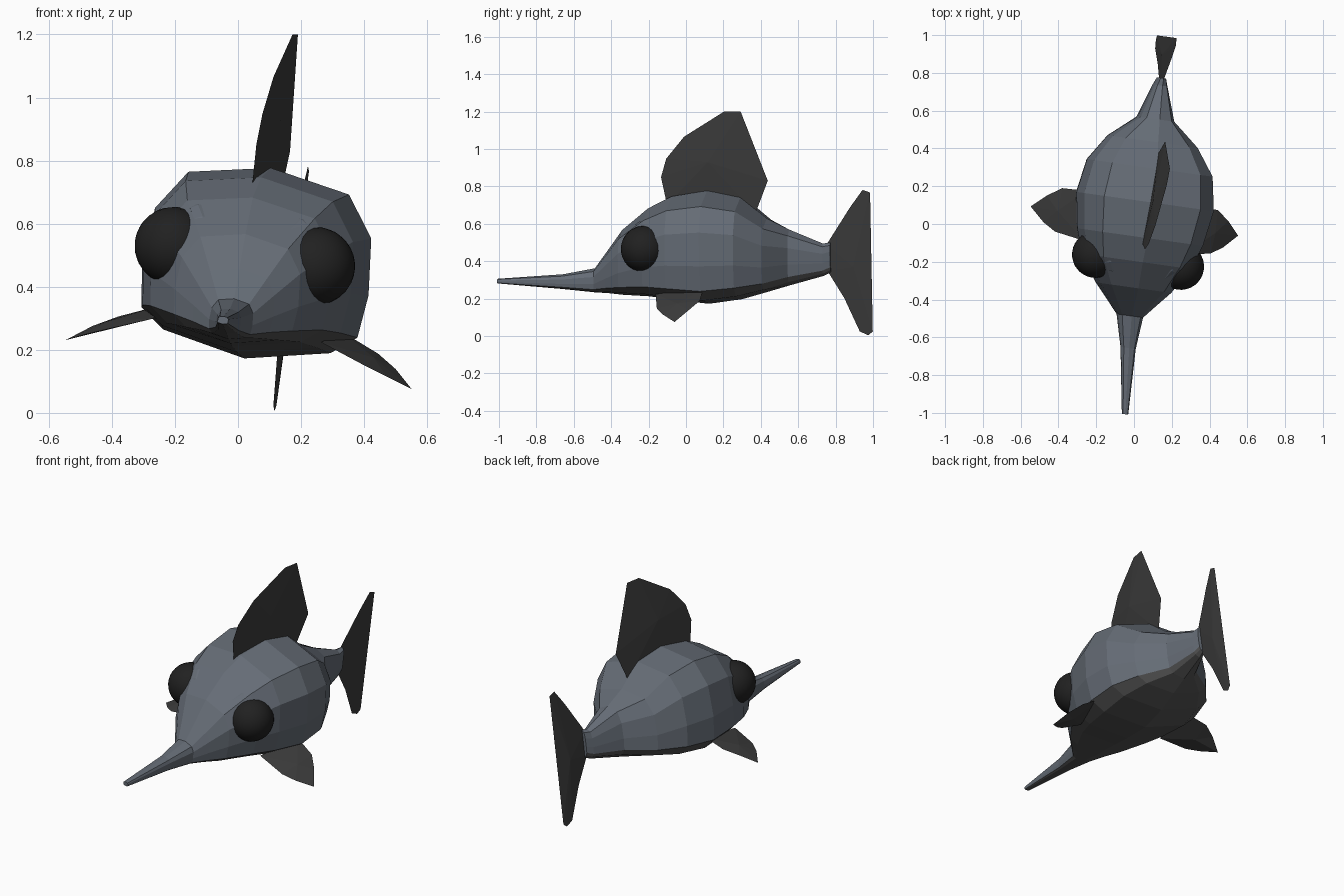
import bpy, bmesh
from math import radians
from mathutils import Matrix, Vector

if "Cube" in bpy.data.objects:
    bpy.data.objects.remove(bpy.data.objects["Cube"])

# The fish is symmetric in its own frame, then yawed and rolled slightly
POSE = (Matrix.Translation((0.042, 0, 0.45)) @ Matrix.Rotation(radians(-8), 4, 'Z')
        @ Matrix.Rotation(radians(8), 4, 'Y'))


def material(name, r, g, b):
    m = bpy.data.materials.new(name)
    m.diffuse_color = (r, g, b, 1)
    m.use_nodes = True
    m.node_tree.nodes["Principled BSDF"].inputs["Base Color"].default_value = m.diffuse_color
    return m


BODY = material("body_slate", 0.13, 0.15, 0.18)
BELLY = material("belly_grey", 0.085, 0.085, 0.085)
FIN = material("fin_dark", 0.045, 0.045, 0.045)
EYE = material("eye_black", 0.015, 0.015, 0.015)


def finish(bm, name, *mats):
    bmesh.ops.recalc_face_normals(bm, faces=bm.faces)
    mesh = bpy.data.meshes.new(name)
    bm.to_mesh(mesh)
    bm.free()
    for m in mats:
        mesh.materials.append(m)
    ob = bpy.data.objects.new(name, mesh)
    bpy.context.collection.objects.link(ob)
    ob.matrix_world = POSE
    return ob


# Body and bill: one half section (width, height fractions) lofted along y
half = [(0, 1), (.71, .92), (.955, .71), (1, .415), (.955, .19), (.74, .09), (0, 0)]
section = half + [(-u, v) for u, v in half[-2:0:-1]]
n = len(section)
rings = [  # y, half width, top, bottom
    (-1.01, .017, -.135, -.16), (-.66, .04, -.115, -.195), (-.49, .07, -.085, -.215),
    (-.42, .13, .01, -.22), (-.34, .20, .12, -.23), (-.20, .29, .235, -.24),
    (-.07, .335, .30, -.26), (.12, .366, .33, -.28), (.30, .335, .295, -.255),
    (.44, .24, .18, -.215), (.56, .095, .12, -.18), (.74, .035, .045, -.13),
    (.78, .02, .05, -.11)]
bm = bmesh.new()
loops = []
for y, w, top, bot in rings:
    bend = 0.09 * max(0, -0.2 - y)          # bill curves back to the middle
    loops.append([bm.verts.new((bend + u * w, y, bot + v * (top - bot))) for u, v in section])
for a, b in zip(loops, loops[1:]):
    for i in range(n):
        j = (i + 1) % n
        f = bm.faces.new((a[i], a[j], b[j], b[i]))
        f.material_index = 1 if 4 <= i < n - 4 else 0
bm.faces.new(loops[0])
bm.faces.new(loops[-1])
finish(bm, "body", BODY, BELLY)


# Fins: a thin lens, fanned from an outline to two offset centres
def fin(name, pts, offset):
    pts = [Vector(p) for p in pts]
    centre = sum(pts, Vector()) / len(pts)
    bm = bmesh.new()
    rim = [bm.verts.new(p) for p in pts]
    for s in (1, -1):
        c = bm.verts.new(centre + s * Vector(offset))
        for i in range(len(rim)):
            bm.faces.new((rim[i - 1], rim[i], c))
    finish(bm, name, FIN)


dorsal = [(-.10, .25), (-.13, .40), (-.10, .50), (0, .62), (.22, .757), (.31, .757),
          (.45, .385), (.38, .21)]
fin("dorsal_fin", [(.05 * (y - .3), y, z) for y, z in dorsal], (.018, 0, 0))
tail = [(.76, -.10), (.85, -.25), (.93, -.43), (.975, -.45), (1.0, -.43), (1.0, .32),
        (.96, .335), (.89, .24), (.76, .04)]
fin("tail_fin", [(0, y, z) for y, z in tail], (.01, 0, 0))

side_fin = [(.27, -.13, -.19), (.42, -.104, -.246), (.485, -.063, -.27), (.56, .01, -.30),
            (.49, .079, -.245), (.42, .129, -.205), (.30, .133, -.155)]

# Paired parts: side fins, eyes and eye sockets
for s, side in ((1, "right"), (-1, "left")):
    fin(side + "_side_fin", [(s * x, y, z) for x, y, z in side_fin], (s * .006, 0, .012))

    normal = Vector((s * .83, -.55, .08))
    frame = normal.to_track_quat('Z', 'Y').to_matrix().to_4x4()
    place = Matrix.Translation((s * .23, -.194, .048)) @ frame

    bm = bmesh.new()
    bmesh.ops.create_uvsphere(bm, u_segments=24, v_segments=16, radius=.124, matrix=place)
    for f in bm.faces:
        f.smooth = True
    finish(bm, side + "_eye", EYE)

    # socket rim: small profile spun around the eye axis
    bm = bmesh.new()
    profile = [(.165, -.05), (.155, -.01), (.138, .012), (.118, .005), (.11, -.04)]
    vs = [bm.verts.new((r, 0, z)) for r, z in profile]
    es = [bm.edges.new(e) for e in zip(vs, vs[1:])]
    bmesh.ops.spin(bm, geom=vs + es, axis=(0, 0, 1), cent=(0, 0, 0),
                   angle=radians(360), steps=16, use_merge=True)
    bmesh.ops.transform(bm, matrix=place @ Matrix.Translation((0, 0, -.015)), verts=bm.verts)
    finish(bm, side + "_eye_socket", BODY)
